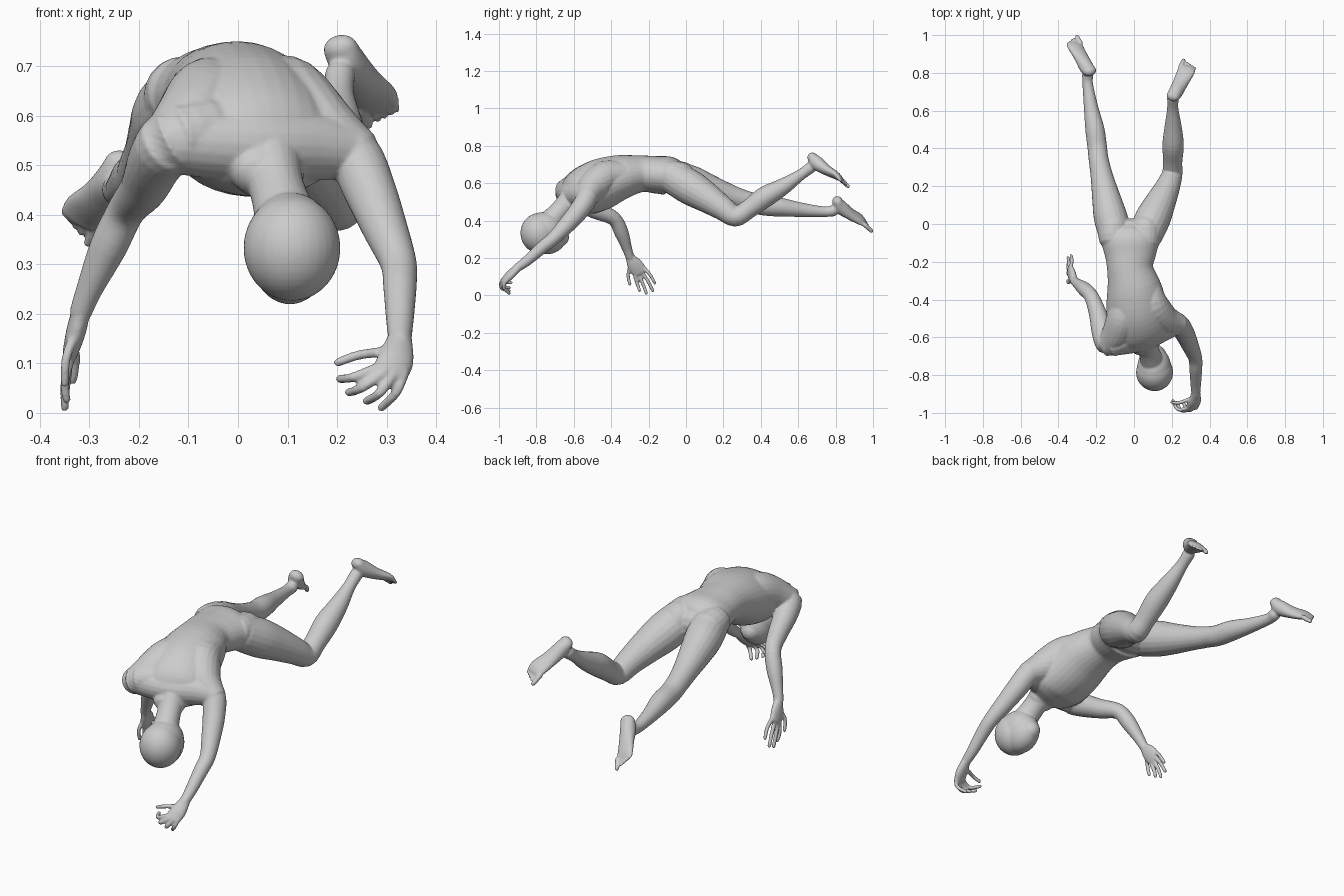
import bpy, bmesh, math
from mathutils import Vector, Matrix

bm = bmesh.new()


def catmull(a, b, c, d, t):
    return [0.5 * (2 * q + (r - p) * t + (2 * p - 5 * q + 4 * r - s) * t * t
                   + (3 * q - p - 3 * r + s) * t ** 3) for p, q, r, s in zip(a, b, c, d)]


def tube(pts, side=(1, 0, 0), side_end=None, steps=4, n=20):
    """Round-ended loft through (x, y, z, half width, half depth) sections."""
    p = [pts[0]] + list(pts) + [pts[-1]]
    rows = []
    for i in range(len(pts) - 1):
        rows += [catmull(*p[i:i + 4], k / steps) for k in range(steps)]
    rows.append(list(pts[-1]))
    c = [Vector(r[:3]) for r in rows]
    s0, s1 = Vector(side), Vector(side_end or side)
    secs = []
    last = len(rows) - 1
    for i, r in enumerate(rows):
        t = (c[min(i + 1, last)] - c[max(i - 1, 0)]).normalized()
        s = s0.lerp(s1, i / last)
        s = (s - t * s.dot(t)).normalized()
        secs.append((c[i], s, t.cross(s), t, r[3], r[4]))

    def cap(sec, sign):
        o, s, m, t, w, d = sec
        h = min(w, d)
        return [(o + t * sign * h * math.sin(a), s, m, t, w * math.cos(a), d * math.cos(a))
                for a in (0.45, 0.9, 1.35)]

    secs = cap(secs[0], -1)[::-1] + secs + cap(secs[-1], 1)
    rings = []
    for o, s, m, t, w, d in secs:
        rings.append([bm.verts.new(o + s * w * math.cos(a) + m * d * math.sin(a))
                      for a in (2 * math.pi * k / n for k in range(n))])
    for a, b in zip(rings, rings[1:]):
        for k in range(n):
            bm.faces.new((a[k], a[(k + 1) % n], b[(k + 1) % n], b[k]))
    bm.faces.new(rings[0][::-1])
    bm.faces.new(rings[-1])


def limb(pts, **kw):
    tube([(x, y, z, r, r) for x, y, z, r in pts], **kw)


def ellipsoid(center, radii, tilt_x=0):
    m = Matrix.Translation(center) @ Matrix.Rotation(tilt_x, 4, 'X') @ Matrix.Diagonal((*radii, 1))
    bmesh.ops.create_uvsphere(bm, u_segments=32, v_segments=20, radius=1, matrix=m)


def digit(points, r):
    limb([(*p, r * (1 - 0.08 * i)) for i, p in enumerate(points)], side=(0.3, 0.8, 0.5), n=10)


def toes(inner, outer, direction):
    """Five toes fanned between the big toe and the little toe."""
    a, b, d = Vector(inner), Vector(outer), Vector(direction).normalized()
    for i in range(5):
        o = a.lerp(b, (0, 0.34, 0.57, 0.79, 1)[i])
        r = 0.0135 if i == 0 else 0.0085
        digit([o - d * 0.035, o - d * 0.01, o + d * (0.014 - 0.002 * i)], r)


# torso, twisting towards the shoulders
tube([(-0.02, -0.055, 0.622, 0.145, 0.085),
      (-0.02, -0.09, 0.638, 0.155, 0.103),
      (-0.02, -0.16, 0.645, 0.137, 0.1),
      (-0.02, -0.24, 0.65, 0.122, 0.098),
      (0.002, -0.35, 0.632, 0.147, 0.12),
      (0.017, -0.46, 0.592, 0.166, 0.137),
      (0.035, -0.55, 0.548, 0.172, 0.126),
      (0.047, -0.60, 0.515, 0.15, 0.095),
      (0.058, -0.635, 0.49, 0.08, 0.06)],
     side=(1, -0.08, 0), side_end=(0.92, 0.4, -0.06), n=32)

# shoulder blades and shoulder girdle
limb([(0.075, -0.34, 0.645, 0.07), (0.098, -0.43, 0.635, 0.086), (0.155, -0.5, 0.577, 0.082),
      (0.225, -0.527, 0.53, 0.06)])
limb([(-0.04, -0.38, 0.645, 0.07), (-0.057, -0.49, 0.632, 0.086), (-0.085, -0.57, 0.593, 0.083),
      (-0.125, -0.625, 0.555, 0.068)])
limb([(-0.12, -0.63, 0.55, 0.068), (-0.04, -0.615, 0.545, 0.074), (0.05, -0.595, 0.54, 0.076),
      (0.14, -0.555, 0.54, 0.072), (0.225, -0.527, 0.53, 0.058)], side=(0, 0, 1))

# buttocks
for x, y, z in ((0.06, -0.05, 0.642), (-0.11, -0.035, 0.642)):
    limb([(x, y - 0.03, z, 0.08), (x, y + 0.02, z - 0.012, 0.083)])

# neck and head
limb([(0.06, -0.61, 0.515, 0.07), (0.078, -0.67, 0.455, 0.056), (0.1, -0.74, 0.38, 0.065)])
ellipsoid((0.109, -0.785, 0.333), (0.098, 0.1, 0.107))
ellipsoid((0.107, -0.762, 0.345), (0.09, 0.112, 0.1))
ellipsoid((0.105, -0.74, 0.318), (0.08, 0.105, 0.098), 0.3)
ellipsoid((0.1, -0.685, 0.31), (0.05, 0.06, 0.052))

# arm reaching forward, on the +x side
limb([(0.17, -0.535, 0.55, 0.065), (0.232, -0.53, 0.52, 0.057), (0.266, -0.575, 0.45, 0.053),
      (0.296, -0.64, 0.375, 0.046), (0.324, -0.71, 0.303, 0.037), (0.327, -0.77, 0.255, 0.034),
      (0.327, -0.85, 0.185, 0.028), (0.327, -0.905, 0.145, 0.023)], side=(1, 0.3, 0))
tube([(0.327, -0.9, 0.148, 0.026, 0.021), (0.32, -0.94, 0.11, 0.037, 0.022),
      (0.307, -0.968, 0.082, 0.037, 0.017)], side=(-0.95, -0.2, 0.3))
for f in (((0.335, -0.963, 0.08), (0.32, -0.975, 0.042), (0.29, -0.945, 0.011)),
          ((0.314, -0.975, 0.078), (0.286, -0.988, 0.04), (0.26, -0.945, 0.024)),
          ((0.295, -0.98, 0.082), (0.253, -0.989, 0.052), (0.224, -0.945, 0.041)),
          ((0.28, -0.975, 0.09), (0.232, -0.982, 0.072), (0.206, -0.935, 0.068)),
          ((0.31, -0.92, 0.125), (0.245, -0.945, 0.117), (0.202, -0.945, 0.102))):
    digit(f, 0.0112)

# arm bent back, on the -x side
limb([(-0.06, -0.61, 0.57, 0.07), (-0.13, -0.635, 0.55, 0.068), (-0.165, -0.58, 0.51, 0.058),
      (-0.19, -0.48, 0.455, 0.048), (-0.225, -0.385, 0.41, 0.039), (-0.262, -0.345, 0.335, 0.038),
      (-0.3, -0.315, 0.25, 0.027), (-0.317, -0.3, 0.205, 0.023)], side=(1, 0, 0.8))
tube([(-0.317, -0.3, 0.205, 0.024, 0.019), (-0.327, -0.275, 0.165, 0.041, 0.02),
      (-0.338, -0.247, 0.125, 0.042, 0.016)], side=(0.1, 0.8, 0.55))
for f in (((-0.333, -0.222, 0.145), (-0.328, -0.19, 0.107), (-0.333, -0.167, 0.066)),
          ((-0.338, -0.237, 0.127), (-0.345, -0.203, 0.075), (-0.349, -0.178, 0.026)),
          ((-0.342, -0.254, 0.112), (-0.35, -0.23, 0.06), (-0.35, -0.212, 0.011)),
          ((-0.342, -0.272, 0.1), (-0.35, -0.26, 0.06), (-0.346, -0.248, 0.026)),
          ((-0.328, -0.295, 0.165), (-0.347, -0.31, 0.11), (-0.35, -0.3, 0.06))):
    digit(f, 0.0108)

# bent leg, on the +x side
limb([(0.06, -0.06, 0.625, 0.09), (0.1, 0.03, 0.573, 0.094), (0.143, 0.12, 0.517, 0.08),
      (0.18, 0.2, 0.463, 0.065), (0.202, 0.265, 0.422, 0.055), (0.205, 0.33, 0.458, 0.051),
      (0.207, 0.42, 0.524, 0.057), (0.207, 0.52, 0.582, 0.045), (0.205, 0.61, 0.642, 0.03),
      (0.206, 0.665, 0.682, 0.031)], side=(1, 0, 0.1))
tube([(0.207, 0.677, 0.736, 0.036, 0.028), (0.222, 0.7, 0.707, 0.038, 0.038),
      (0.25, 0.755, 0.668, 0.042, 0.028), (0.274, 0.805, 0.64, 0.048, 0.02),
      (0.283, 0.825, 0.623, 0.045, 0.014)], side=(0.8, -0.4, 0.35))
toes((0.258, 0.857, 0.592), (0.32, 0.822, 0.617), (0.3, 0.65, -0.65))

# trailing leg, on the -x side
limb([(-0.1, -0.05, 0.63, 0.088), (-0.125, 0.04, 0.6, 0.089), (-0.145, 0.13, 0.567, 0.077),
      (-0.17, 0.25, 0.527, 0.06), (-0.187, 0.34, 0.5, 0.053), (-0.195, 0.41, 0.48, 0.052),
      (-0.207, 0.5, 0.472, 0.051), (-0.228, 0.62, 0.457, 0.038), (-0.245, 0.74, 0.447, 0.028),
      (-0.245, 0.785, 0.452, 0.03)], side=(1, 0, 0.1))
tube([(-0.234, 0.81, 0.502, 0.036, 0.028), (-0.25, 0.827, 0.472, 0.038, 0.038),
      (-0.278, 0.88, 0.434, 0.042, 0.028), (-0.306, 0.93, 0.407, 0.048, 0.02),
      (-0.316, 0.95, 0.39, 0.045, 0.014)], side=(-0.62, -0.35, 0.7))
toes((-0.296, 0.982, 0.353), (-0.348, 0.952, 0.406), (-0.35, 0.68, -0.63))

# fuse everything into one smooth skin
bmesh.ops.recalc_face_normals(bm, faces=bm.faces)
mesh = bpy.data.meshes.new("human_figure")
bm.to_mesh(mesh)
bm.free()
body = bpy.data.objects.new("human_figure", mesh)
bpy.context.collection.objects.link(body)
rm = body.modifiers.new("fuse", 'REMESH')
rm.mode = 'VOXEL'
rm.voxel_size = 0.0045
rm.use_smooth_shade = True
sm = body.modifiers.new("soften", 'SMOOTH')
sm.factor = 0.5
sm.iterations = 8
